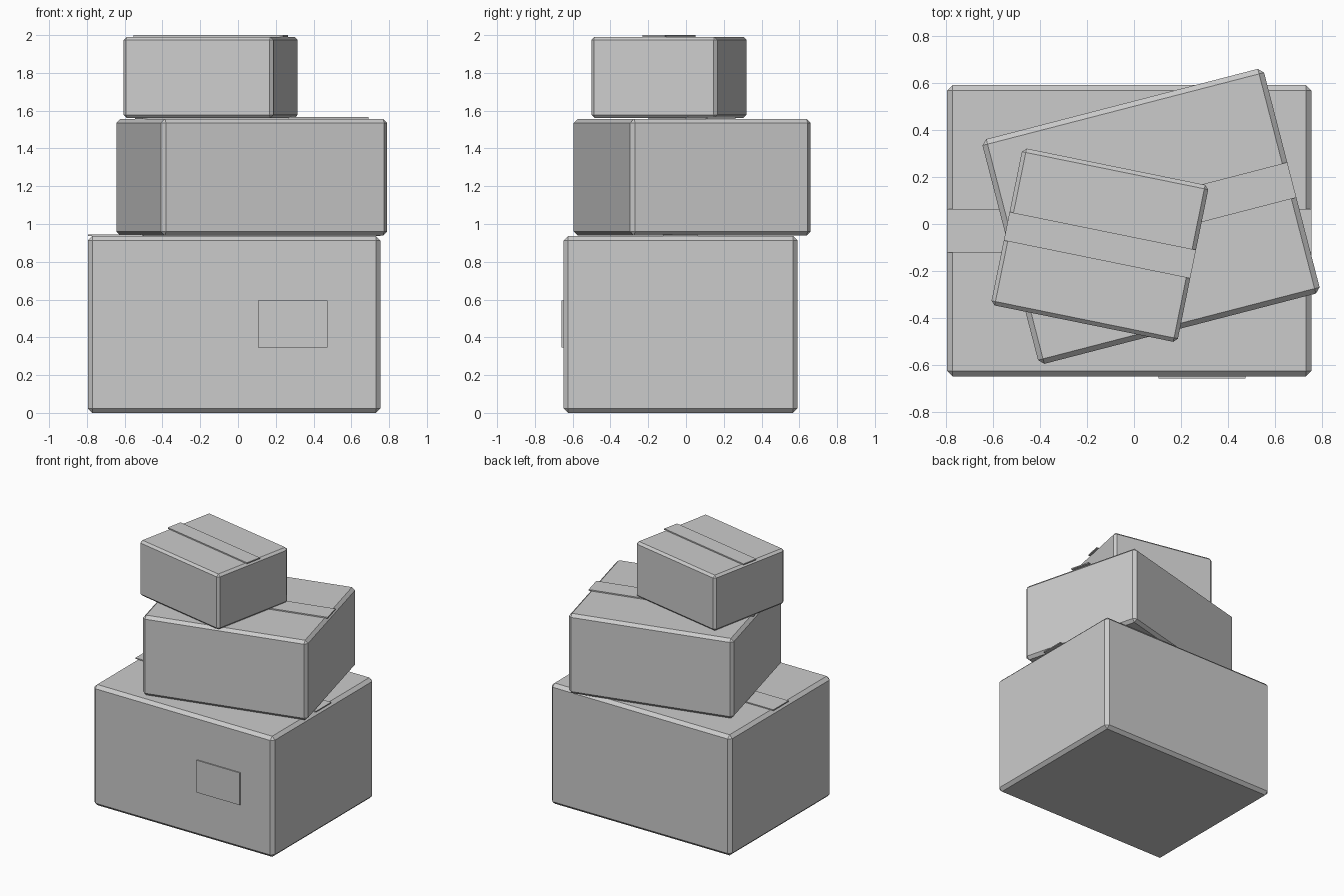
import bpy
import math
from mathutils import Matrix

if "Cube" in bpy.data.objects:
    bpy.data.objects.remove(bpy.data.objects["Cube"])

# One plain cardboard colour for every part
card = bpy.data.materials.new("plain_grey")
card.diffuse_color = (0.6, 0.6, 0.6, 1.0)
card.use_nodes = True
card.node_tree.nodes["Principled BSDF"].inputs["Base Color"].default_value = card.diffuse_color


def block(name, size, centre, angle=0.0, bevel=0.0):
    """Cuboid turned about z, with an optional single-step chamfer."""
    bpy.ops.mesh.primitive_cube_add(size=1, location=centre,
                                    rotation=(0, 0, math.radians(angle)))
    ob = bpy.context.object
    ob.name = name
    ob.data.transform(Matrix.Diagonal((*size, 1.0)))
    ob.data.materials.append(card)
    if bevel:
        mod = ob.modifiers.new("chamfer", 'BEVEL')
        mod.width = bevel
        mod.segments = 1
    return ob


def taped_box(name, x, y, z0, z1, length, width, angle, bevel, tape_width, tape_height):
    """Chamfered carton with a strip of tape along the middle of its lid."""
    block(name + "_box", (length, width, z1 - z0), (x, y, (z0 + z1) / 2), angle, bevel)
    block(name + "_tape", (length, tape_width, tape_height),
          (x, y, z1 + tape_height / 2), angle)


# Stack of three cartons, each turned differently
taped_box("bottom", -0.02, -0.029, 0.0, 0.936, 1.55, 1.24, 0, 0.024, 0.186, 0.008)
taped_box("middle", 0.0725, 0.0325, 0.938, 1.557, 1.237, 0.987, 14.5, 0.022, 0.155, 0.009)
taped_box("top", -0.145, -0.09, 1.561, 1.991, 0.809, 0.681, -11.5, 0.017, 0.124, 0.009)

# Shipping label on the front of the bottom carton
block("shipping_label", (0.37, 0.009, 0.25), (0.29, -0.6535, 0.47))
